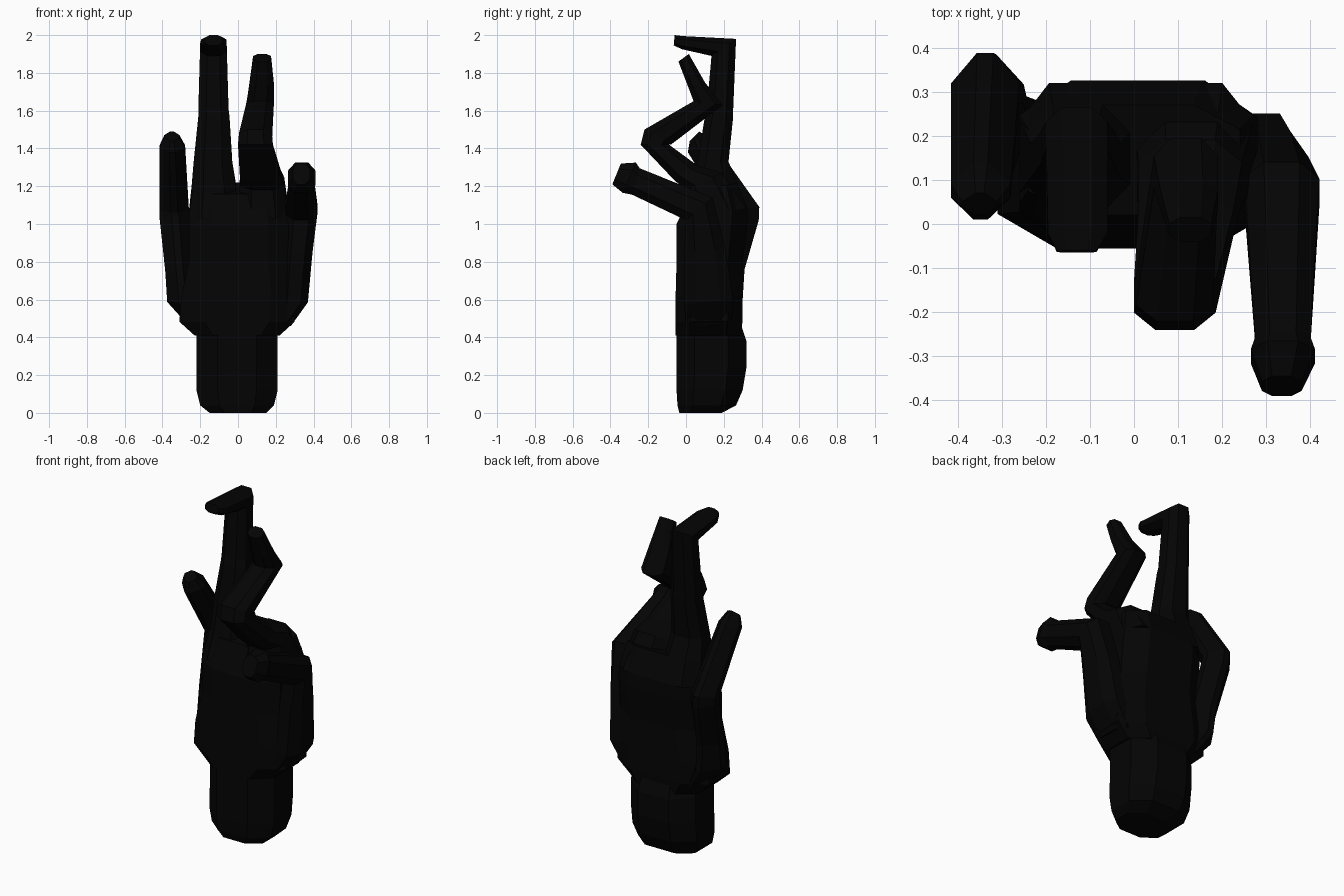
import bpy, bmesh
from mathutils import Vector

mat = bpy.data.materials.new("black")
mat.diffuse_color = (0.0015, 0.0012, 0.0012, 1)


def loft(name, rings, c=0.26):
    """Skin chamfered-rectangle rings: (x0, x1, front y, front z, back y, back z)."""
    bm = bmesh.new()
    shape = [(c, 0), (1 - c, 0), (1, c), (1, 1 - c), (1 - c, 1), (c, 1), (0, 1 - c), (0, c)]
    loops = []
    for x0, x1, fy, fz, by, bz in rings:
        f, b = Vector((0, fy, fz)), Vector((0, by, bz))
        loop = []
        for u, v in shape:
            p = f.lerp(b, v)
            p.x = x0 + (x1 - x0) * u
            loop.append(bm.verts.new(p))
        loops.append(loop)
    for a, b in zip(loops, loops[1:]):
        for i in range(8):
            j = (i + 1) % 8
            bm.faces.new((a[i], a[j], b[j], b[i]))
    bm.faces.new(loops[0][::-1])
    bm.faces.new(loops[-1])
    bmesh.ops.recalc_face_normals(bm, faces=bm.faces)
    me = bpy.data.meshes.new(name)
    bm.to_mesh(me)
    bm.free()
    me.materials.append(mat)
    ob = bpy.data.objects.new(name, me)
    bpy.context.collection.objects.link(ob)
    return ob


# Rounded wrist stump
loft("wrist", [
    (-0.15, 0.15, -0.035, 0.0, 0.19, 0.0),
    (-0.20, 0.19, -0.045, 0.04, 0.265, 0.04),
    (-0.22, 0.21, -0.05, 0.12, 0.30, 0.12),
    (-0.22, 0.21, -0.05, 0.24, 0.32, 0.24),
    (-0.22, 0.21, -0.05, 0.43, 0.32, 0.38),
    (-0.19, 0.18, -0.02, 0.50, 0.28, 0.50)])

# Palm
loft("palm", [
    (-0.23, 0.22, -0.055, 0.41, 0.29, 0.41),
    (-0.31, 0.30, -0.055, 0.48, 0.30, 0.49),
    (-0.30, 0.31, -0.055, 0.62, 0.30, 0.62),
    (-0.26, 0.28, -0.05, 0.80, 0.30, 0.80),
    (-0.26, 0.28, -0.05, 1.00, 0.325, 1.00),
    (-0.26, 0.27, -0.03, 1.04, 0.325, 1.08),
    (-0.24, 0.24, 0.02, 1.16, 0.27, 1.22)], 0.22)

# Long finger with the tip hooked forward
loft("hooked_finger", [
    (-0.26, 0.0, -0.02, 1.03, 0.32, 1.08),
    (-0.245, -0.01, 0.03, 1.17, 0.27, 1.22),
    (-0.235, -0.03, 0.06, 1.32, 0.225, 1.33),
    (-0.21, -0.045, 0.10, 1.57, 0.25, 1.57),
    (-0.21, -0.05, 0.11, 1.61, 0.25, 1.61),
    (-0.20, -0.06, 0.135, 1.89, 0.265, 1.98),
    (-0.195, -0.06, -0.02, 1.925, -0.02, 1.995),
    (-0.175, -0.085, -0.065, 1.945, -0.06, 2.0)])

# Zigzag finger
loft("zigzag_finger", [
    (0.0, 0.27, -0.02, 1.03, 0.32, 1.08),
    (0.01, 0.245, 0.0, 1.18, 0.19, 1.27),
    (0.01, 0.225, -0.06, 1.23, 0.06, 1.31),
    (0.0, 0.185, -0.24, 1.42, -0.09, 1.42),
    (0.005, 0.18, -0.22, 1.50, -0.08, 1.42),
    (0.045, 0.19, 0.04, 1.65, 0.195, 1.63),
    (0.06, 0.19, 0.01, 1.73, 0.10, 1.75),
    (0.08, 0.175, -0.04, 1.86, 0.015, 1.90)])

# Outer finger on the -x side, knuckle pushed back
loft("left_outer_finger", [
    (-0.26, -0.15, 0.06, 0.46, 0.27, 0.46),
    (-0.375, -0.21, 0.05, 0.58, 0.30, 0.60),
    (-0.385, -0.23, 0.10, 0.74, 0.31, 0.76),
    (-0.415, -0.25, 0.205, 1.04, 0.385, 1.02),
    (-0.415, -0.26, 0.205, 1.06, 0.388, 1.09),
    (-0.415, -0.28, 0.01, 1.38, 0.14, 1.44),
    (-0.39, -0.31, 0.02, 1.44, 0.07, 1.49)], 0.38)

# Outer finger on the +x side, pointing forward
loft("right_outer_finger", [
    (0.15, 0.28, 0.0, 0.46, 0.24, 0.46),
    (0.22, 0.37, -0.01, 0.58, 0.25, 0.60),
    (0.24, 0.395, -0.01, 0.85, 0.21, 0.87),
    (0.25, 0.42, 0.0, 1.02, 0.14, 1.14),
    (0.275, 0.40, -0.285, 1.155, -0.245, 1.295),
    (0.265, 0.41, -0.335, 1.165, -0.265, 1.325),
    (0.29, 0.38, -0.39, 1.21, -0.345, 1.32)])
